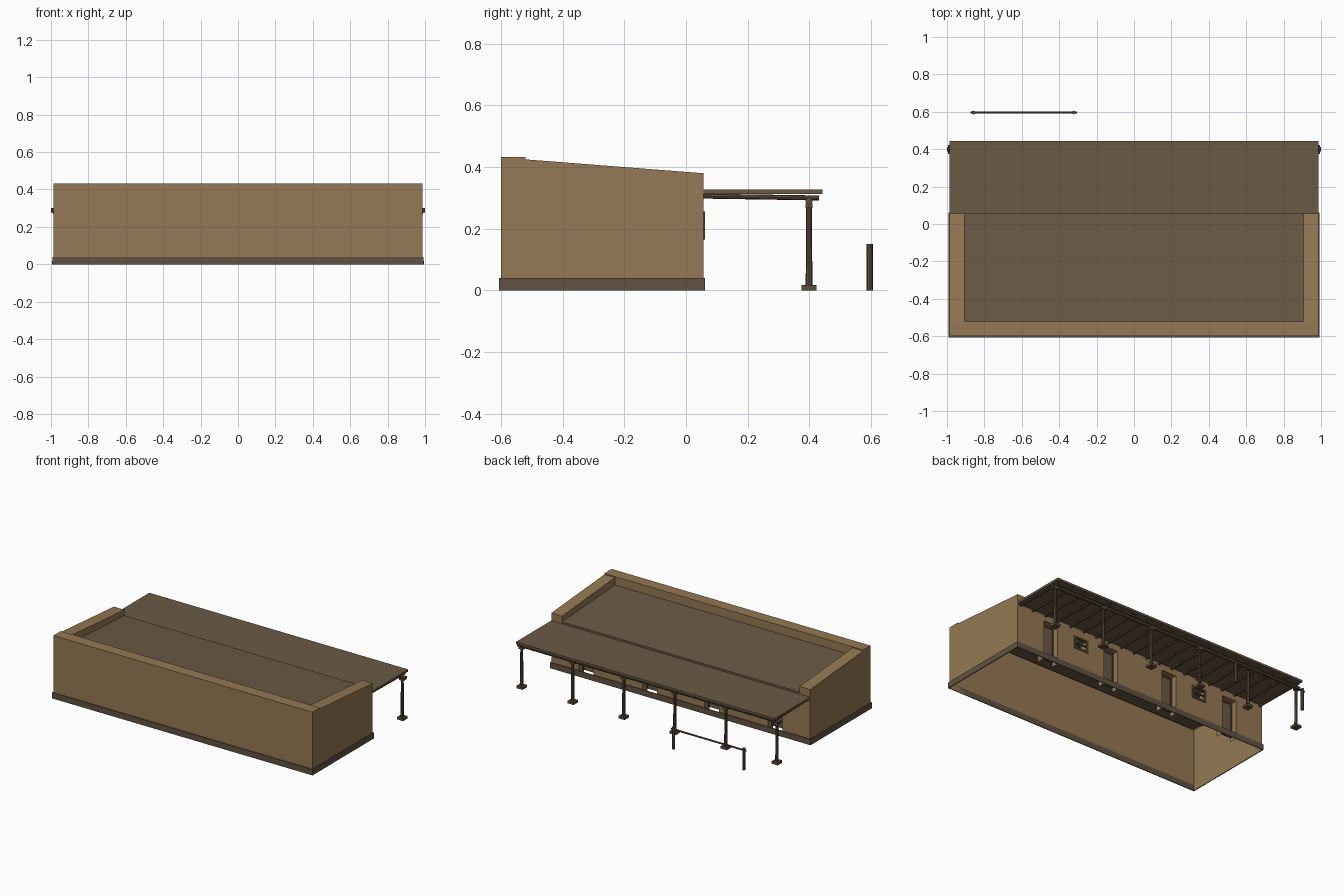
import bpy, bmesh, math
from mathutils import Vector

if "Cube" in bpy.data.objects:
    bpy.data.objects.remove(bpy.data.objects["Cube"])


def material(name, rgb):
    m = bpy.data.materials.new(name)
    m.diffuse_color = (*rgb, 1)
    m.use_nodes = True
    m.node_tree.nodes["Principled BSDF"].inputs["Base Color"].default_value = m.diffuse_color
    return m


ADOBE = material("tan_adobe", (0.302, 0.191, 0.089))
ROOF = material("brown_roof", (0.148, 0.102, 0.060))
STONE = material("dark_plinth", (0.122, 0.085, 0.055))
WOOD = material("dark_wood", (0.112, 0.074, 0.044))


def finish(name, bm, mats, outward=True):
    if outward:
        bmesh.ops.recalc_face_normals(bm, faces=bm.faces)
    me = bpy.data.meshes.new(name)
    bm.to_mesh(me)
    bm.free()
    for m in mats:
        me.materials.append(m)
    ob = bpy.data.objects.new(name, me)
    bpy.context.collection.objects.link(ob)
    return ob


def add_box(bm, lo, hi):
    vs = bmesh.ops.create_cube(bm, size=1)["verts"]
    for v in vs:
        v.co = Vector([(a + b) / 2 + c * (b - a) for a, b, c in zip(lo, hi, v.co)])


def add_rod(bm, p, q, r1, r2=None, sides=8):
    p, q = Vector(p), Vector(q)
    d = q - p
    vs = bmesh.ops.create_cone(bm, cap_ends=True, segments=sides, radius1=r1,
                               radius2=r1 if r2 is None else r2, depth=d.length)["verts"]
    rot = d.to_track_quat('Z', 'Y')
    for v in vs:
        v.co = rot @ v.co + (p + q) / 2


def boxes(name, mat, items):
    bm = bmesh.new()
    for lo, hi in items:
        add_box(bm, lo, hi)
    return finish(name, bm, [mat])


# Main dimensions
X, XI = 0.986, 0.905            # outer wall, inner parapet
YF, YI, YB = -0.6, -0.52, 0.057  # front, inner front, back
ROOF_F, ROOF_B = 0.374, 0.341    # roof height at front and back
DOORS = [-0.72, -0.235, 0.235, 0.72]
WINDOWS = [-0.475, 0.475]
DW, WW = 0.055, 0.05             # half widths
DTOP, W0, W1 = 0.27, 0.172, 0.25

# Walls and parapet shell, open underneath
bm = bmesh.new()


def face(*pts):
    return bm.faces.new([bm.verts.new(p) for p in pts])


face((-X, YF, 0), (X, YF, 0), (X, YF, .432), (-X, YF, .432))
face((-X, YF, .432), (X, YF, .432), (X, YI, .432), (XI, YI, .432), (-XI, YI, .432), (-X, YI, .432))
face((-XI, YI, .432), (XI, YI, .432), (XI, YI, .425), (XI, YI, ROOF_F), (-XI, YI, ROOF_F), (-XI, YI, .425))
for s in (-1, 1):
    o, i = s * X, s * XI
    face((o, YF, 0), (o, YB, 0), (o, YB, .38), (o, YI, .425), (o, YI, .432), (o, YF, .432))
    face((o, YI, .425), (o, YB, .38), (i, YB, .38), (i, YI, .425))
    face((o, YI, .425), (i, YI, .425), (i, YI, .432), (o, YI, .432))
    face((i, YI, .425), (i, YB, .38), (i, YB, ROOF_B), (i, YI, ROOF_F))
bmesh.ops.remove_doubles(bm, verts=bm.verts, dist=1e-5)
finish("walls", bm, [ADOBE])

# Sloping main roof deck
bm = bmesh.new()
face((-XI, YI, ROOF_F), (XI, YI, ROOF_F), (XI, YB, ROOF_B), (-XI, YB, ROOF_B))
finish("main_roof", bm, [ROOF], False)

# Back wall, a grid of panels with the openings left out
openings = [(c - DW, c + DW, 0, DTOP) for c in DOORS]
openings += [(c - WW, c + WW, W0, W1) for c in WINDOWS]
xs = sorted({-X, X, -XI, XI} | {o[0] for o in openings} | {o[1] for o in openings})
zs = [0, W0, W1, DTOP, .328, ROOF_B, .38]
bm = bmesh.new()
for a, b in zip(xs, xs[1:]):
    for c, d in zip(zs, zs[1:]):
        mx, mz = (a + b) / 2, (c + d) / 2
        hole = any(o[0] < mx < o[1] and o[2] < mz < o[3] for o in openings)
        if not hole and (mz < ROOF_B or abs(mx) > XI):
            f = face((b, YB, c), (a, YB, c), (a, YB, d), (b, YB, d))
            # roof edge showing above the porch
            f.material_index = int(mz > .328 and abs(mx) < XI)
DEPTH = YB - 0.055
for a, b, c, d in openings:      # reveals
    face((a, YB, c), (a, DEPTH, c), (a, DEPTH, d), (a, YB, d))
    face((b, DEPTH, c), (b, YB, c), (b, YB, d), (b, DEPTH, d))
    face((a, YB, d), (a, DEPTH, d), (b, DEPTH, d), (b, YB, d))
    if c > 0:
        face((a, DEPTH, c), (a, YB, c), (b, YB, c), (b, DEPTH, c))
bmesh.ops.remove_doubles(bm, verts=bm.verts, dist=1e-5)
finish("back_wall", bm, [ADOBE, ROOF], False)

# Plinth strips around all four sides
PX, PF, PB, PH = 0.992, -0.606, 0.062, 0.04
strips = [((-PX, PF, 0), (PX, YF, PH)), ((-PX, YB, 0), (PX, PB, PH))]
strips += [((min(s * X, s * PX), YF, 0), (max(s * X, s * PX), YB, PH)) for s in (-1, 1)]
boxes("plinth", STONE, strips)

# Door leaves, set deep and raised above the ground, with frames
boxes("doors", ROOF, [((c - DW, DEPTH, .03), (c + DW, DEPTH + .01, DTOP)) for c in DOORS])
frames = []
for c in DOORS:
    for s in (-1, 1):
        x = c + s * (DW - .004)
        frames.append(((x - .004, DEPTH + .01, .03), (x + .004, DEPTH + .016, DTOP)))
    frames.append(((c - DW, DEPTH + .01, DTOP - .01), (c + DW, DEPTH + .016, DTOP)))
boxes("door_frames", WOOD, frames)

# Window frames and glazing bars
bars = []
for c in WINDOWS:
    for s in (-1, 1):
        x = c + s * WW
        bars.append(((x - .006, YB - .01, W0 - .005), (x + .006, YB + .005, W1 + .005)))
    for z in (W0, W1):
        bars.append(((c - WW, YB - .01, z - .006), (c + WW, YB + .005, z + .006)))
    bars.append(((c - .003, YB - .01, W0), (c + .003, YB, W1)))
    bars.append(((c - WW, YB - .01, .208), (c + WW, YB, .214)))
boxes("window_frames", WOOD, bars)

# Porch roof
boxes("porch_roof", ROOF, [((-X, YB, .313), (X, .443, .328))])

# Porch rafters
bm = bmesh.new()
for i in range(20):
    x = -.965 + i * 1.93 / 19
    add_rod(bm, (x, YB - .01, .306), (x, .432, .300), .008)
finish("porch_rafters", bm, [WOOD])

# Porch beam, posts, brackets and feet
YP = 0.399
POSTS = [-.972 + i * .3888 for i in range(6)]
bm = bmesh.new()
add_rod(bm, (-1, YP, .290), (1, YP, .290), .012)
finish("porch_beam", bm, [WOOD])
bm = bmesh.new()
for x in POSTS:
    add_rod(bm, (x, YP, .012), (x, YP, .285), .011, .009)
finish("porch_posts", bm, [WOOD])
boxes("post_brackets", WOOD, [((x - .016, YP - .012, .268), (x + .016, YP + .012, .282)) for x in POSTS])
boxes("post_feet", WOOD, [((x - .023, YP - .024, 0), (x + .023, YP + .024, .017)) for x in POSTS])

# Free-standing hitching rail
bm = bmesh.new()
for x in (-.858, -.322):
    add_rod(bm, (x, .596, 0), (x, .596, .15), .010)
add_rod(bm, (-.875, .596, .135), (-.305, .596, .135), .006)
finish("hitching_rail", bm, [WOOD])
